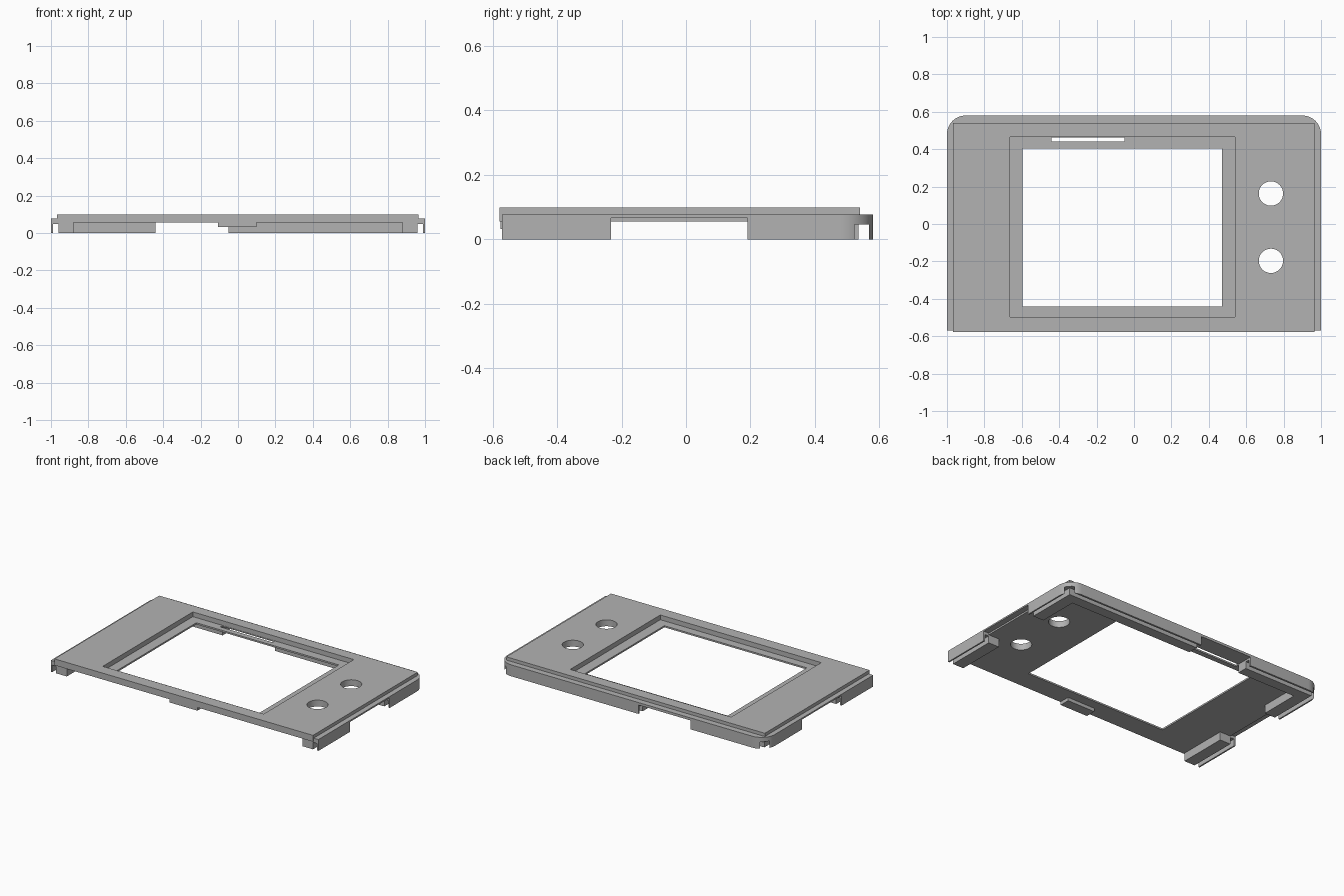
import bpy
import bmesh
from math import cos, sin, pi

cube = bpy.data.objects.get("Cube")
if cube:
    bpy.data.objects.remove(cube, do_unlink=True)

grey = bpy.data.materials.new("mid grey plastic")
grey.use_nodes = True
colour = (0.45, 0.45, 0.45, 1)
grey.diffuse_color = colour
grey.node_tree.nodes["Principled BSDF"].inputs["Base Color"].default_value = colour


def prism(name, outline, z0, z1):
    """Extrude an xy outline from z0 to z1."""
    bm = bmesh.new()
    base = bm.faces.new([bm.verts.new((x, y, z0)) for x, y in outline])
    top = bmesh.ops.extrude_face_region(bm, geom=[base])["geom"]
    verts = [v for v in top if isinstance(v, bmesh.types.BMVert)]
    bmesh.ops.translate(bm, verts=verts, vec=(0, 0, z1 - z0))
    bmesh.ops.recalc_face_normals(bm, faces=bm.faces)
    mesh = bpy.data.meshes.new(name)
    bm.to_mesh(mesh)
    bm.free()
    mesh.materials.append(grey)
    obj = bpy.data.objects.new(name, mesh)
    bpy.context.collection.objects.link(obj)
    return obj


def box(name, x0, x1, y0, y1, z0, z1):
    return prism(name, [(x0, y0), (x1, y0), (x1, y1), (x0, y1)], z0, z1)


def arc(cx, cy, r, start, end, steps):
    angles = [start + (end - start) * i / steps for i in range(steps + 1)]
    return [(cx + r * cos(a), cy + r * sin(a)) for a in angles]


def combine(target, tool, operation):
    """Apply a boolean, then discard the tool."""
    mod = target.modifiers.new(operation, "BOOLEAN")
    mod.operation = operation
    mod.solver = "EXACT"
    mod.object = tool
    tool.hide_render = True
    bpy.context.view_layer.objects.active = target
    bpy.ops.object.modifier_apply(modifier=mod.name)
    bpy.data.objects.remove(tool, do_unlink=True)


def cut(*extent):
    combine(panel, box("cutter", *extent), "DIFFERENCE")


# Lower rim with rounded back corners
outline = [(-1, -0.57), (1, -0.57)]
outline += arc(0.9, 0.48, 0.1, 0, pi / 2, 12) + arc(-0.9, 0.48, 0.1, pi / 2, pi, 12)
panel = prism("cover_panel", outline, 0, 0.077)

# Raised top plate
combine(panel, box("top_plate", -0.967, 0.965, -0.578, 0.54, 0.056, 0.099), "UNION")

# Hollow underside, open at the front
cut(-0.88, 0.88, -0.7, 0.465, -0.1, 0.056)

# Channels between the thin outer skin and the inner ribs
for side in (-1, 1):
    a, b = sorted((side * 0.96, side * 0.99))
    cut(a, b, -0.7, 0.7, -0.1, 0.047)
cut(-1.1, 1.1, 0.535, 0.567, -0.1, 0.047)

# Notches in the side walls and the back wall
for side in (-1, 1):
    a, b = sorted((side * 0.87, side * 1.1))
    cut(a, b, -0.232, 0.19, -0.1, 0.056)
    a, b = sorted((side * 0.96, side * 1.1))
    cut(a, b, -0.232, 0.19, -0.1, 0.067)
cut(-0.44, -0.05, 0.45, 0.7, -0.1, 0.06)

# Screen recess, window and slot
cut(-0.663, 0.54, -0.497, 0.465, 0.067, 0.2)
cut(-0.595, 0.47, -0.44, 0.405, -0.1, 0.2)
cut(-0.44, -0.05, 0.44, 0.463, -0.1, 0.08)

# Two round button holes
for y in (0.163, -0.197):
    tool = prism("hole_cutter", arc(0.732, y, 0.065, 0, 2 * pi, 48)[:-1], -0.1, 0.2)
    combine(panel, tool, "DIFFERENCE")

# Latch tab under the front edge
tab = box("front_tab", -0.108, 0.1, -0.575, -0.505, 0.033, 0.057)

# Smooth the round corners and holes, keep edges sharp
bpy.ops.object.select_all(action="DESELECT")
panel.select_set(True)
bpy.context.view_layer.objects.active = panel
bpy.ops.object.shade_smooth_by_angle(angle=0.5)
